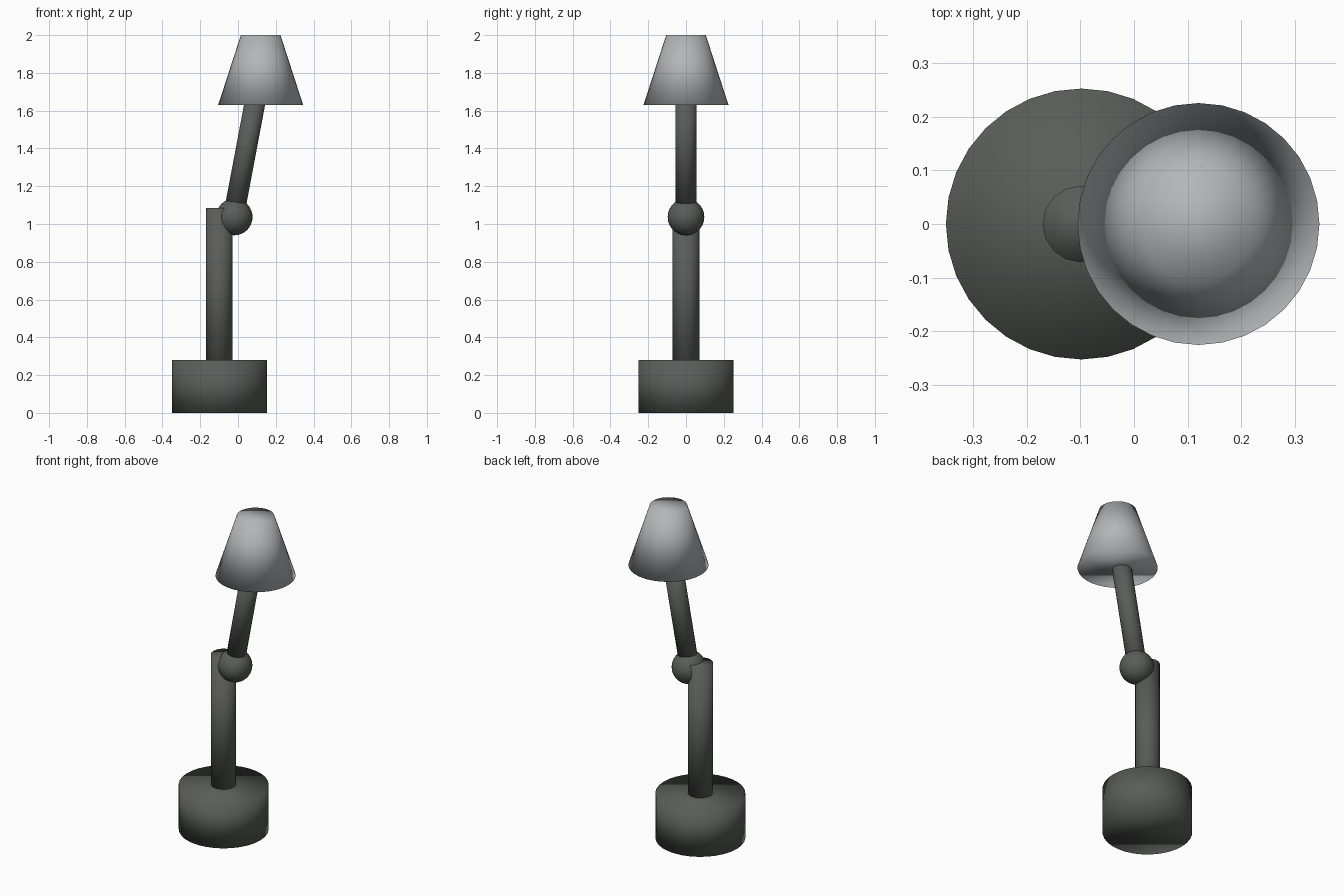
import bpy, math
from mathutils import Vector

default = bpy.data.objects.get("Cube")
if default:
    bpy.data.objects.remove(default, do_unlink=True)


def material(name, rgb):
    m = bpy.data.materials.new(name)
    m.use_nodes = True
    m.diffuse_color = (*rgb, 1)
    m.node_tree.nodes["Principled BSDF"].inputs["Base Color"].default_value = (*rgb, 1)
    return m


dark = material("dark_grey", (0.10, 0.11, 0.10))
light = material("light_grey", (0.45, 0.47, 0.48))


def finish(name, mat):
    obj = bpy.context.object
    obj.name = name
    obj.data.materials.append(mat)
    bpy.ops.object.shade_smooth()
    return obj


def rod(name, start, end, r1, r2, sides, mat):
    """Capped, softly shaded cylinder or cone between two points."""
    a, b = Vector(start), Vector(end)
    axis = b - a
    bpy.ops.mesh.primitive_cone_add(
        vertices=sides, radius1=r1, radius2=r2, depth=axis.length,
        location=(a + b) / 2, rotation=(0, math.atan2(axis.x, axis.z), 0))
    return finish(name, mat)


# Base and upright column
rod("base", (-0.098, 0, 0), (-0.098, 0, 0.28), 0.252, 0.252, 32, dark)
rod("column", (-0.099, 0, 0.2), (-0.099, 0, 1.085), 0.071, 0.071, 16, dark)

# Ball joint
bpy.ops.mesh.primitive_uv_sphere_add(
    segments=32, ring_count=16, radius=0.097, location=(-0.02, 0, 1.037))
finish("ball_joint", dark)

# Tilted arm and lamp shade
rod("arm", (-0.02, 0, 1.06), (0.11, 0, 1.75), 0.055, 0.055, 32, dark)
rod("shade", (0.12, 0, 1.63), (0.12, 0, 2.0), 0.225, 0.105, 32, light)
